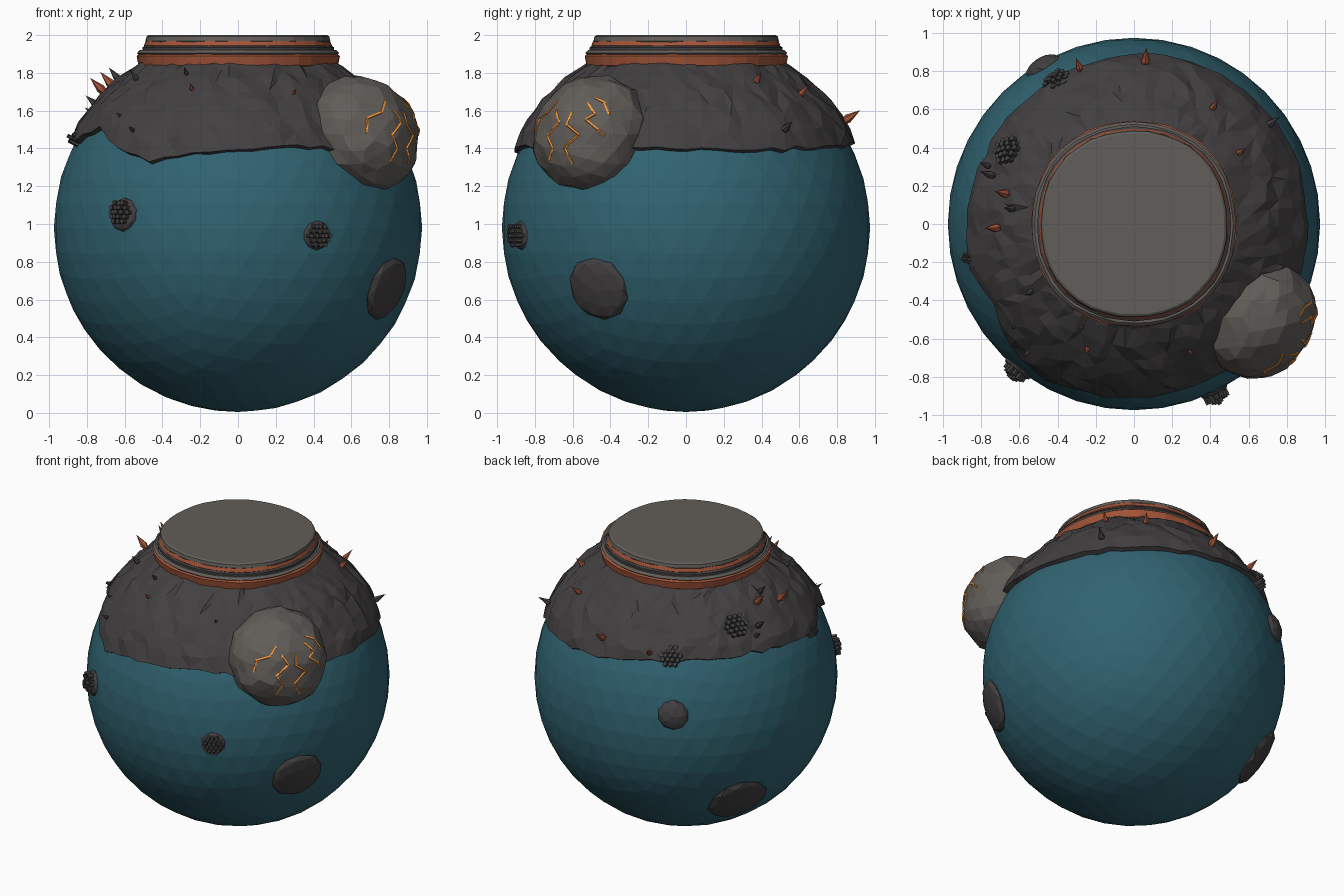
import bpy, bmesh, math, random
from mathutils import Vector, Matrix
from mathutils.bvhtree import BVHTree

if "Cube" in bpy.data.objects:
    bpy.data.objects.remove(bpy.data.objects["Cube"])

random.seed(4)
C = Vector((0, 0, 0.98))          # centre of the globe


def mat(name, r, g, b):
    m = bpy.data.materials.new(name)
    m.diffuse_color = (r, g, b, 1)
    m.use_nodes = True
    m.node_tree.nodes["Principled BSDF"].inputs["Base Color"].default_value = m.diffuse_color
    return m


TEAL = mat("teal", 0.03, 0.125, 0.165)
DARK = mat("dark_rock", 0.055, 0.05, 0.052)
STONE = mat("stone", 0.12, 0.11, 0.10)
RUST = mat("rust", 0.36, 0.09, 0.04)
EMBER = mat("ember", 0.55, 0.11, 0.02)
LAVA = mat("lava", 1.0, 0.33, 0.04)


def finish(bm, name, material):
    bmesh.ops.recalc_face_normals(bm, faces=bm.faces)
    me = bpy.data.meshes.new(name)
    bm.to_mesh(me)
    bm.free()
    ob = bpy.data.objects.new(name, me)
    bpy.context.collection.objects.link(ob)
    me.materials.append(material)
    return ob


def frame(pos, normal):
    """Matrix at pos: local z = normal, local x sideways, local y uphill."""
    n = Vector(normal).normalized()
    u = Vector((0, 0, 1)).cross(n).normalized()
    m = Matrix((u, n.cross(u), n)).transposed().to_4x4()
    m.translation = pos
    return m


def on_globe(d, r):
    d = Vector(d).normalized()
    return frame(C + d * r, d)


def add_cone(bm, m, sides, r1, r2, depth):
    """Cone or cylinder standing on the local origin."""
    bmesh.ops.create_cone(bm, cap_ends=True, segments=sides, radius1=r1, radius2=r2,
                          depth=depth, matrix=m @ Matrix.Translation((0, 0, depth / 2)))


def rock(bm, m, r, h, sub, jitter):
    g = bmesh.ops.create_icosphere(bm, subdivisions=sub, radius=1)
    for v in g["verts"]:
        k = 1 + random.uniform(-jitter, jitter)
        v.co = m @ Vector((v.co.x * r * k, v.co.y * r * k, v.co.z * h * k))


# globe
bm = bmesh.new()
bmesh.ops.create_icosphere(bm, subdivisions=4, radius=0.975, matrix=Matrix.Translation(C))
finish(bm, "globe", TEAL)

# crust over the shoulder; lower edge height every 15 degrees from +x
EDGE = [1.40, 1.39, 1.39, 1.41, 1.41, 1.42, 1.44, 1.46, 1.48, 1.49, 1.49, 1.48,
        1.45, 1.44, 1.52, 1.40, 1.33, 1.38, 1.40, 1.41, 1.41, 1.35, 1.38, 1.41]
SEG, ROWS = 72, 7
bm = bmesh.new()
grid = []
for i in range(SEG):
    a = i * 24 / SEG
    k, f = int(a), a - int(a)
    z = EDGE[k] * (1 - f) + EDGE[(k + 1) % 24] * f + random.uniform(-0.012, 0.012)
    low, high = math.acos((z - C.z) / 1.0), math.asin(0.47)
    col = []
    for j in range(ROWS + 2):
        t = high + (low - high) * min(j / ROWS, 1)
        az = math.tau * i / SEG
        r = 1.015 + random.uniform(-0.012, 0.012)
        if 0 < j < ROWS:
            t += random.uniform(-0.025, 0.025)
            az += random.uniform(-0.025, 0.025)
        if j == ROWS:
            r = 1.0 + random.uniform(-0.005, 0.008)
        if j > ROWS:
            r = 0.95
        col.append(bm.verts.new(C + r * Vector((math.sin(t) * math.cos(az),
                                                math.sin(t) * math.sin(az), math.cos(t)))))
    grid.append(col)
for i in range(SEG):
    p, q = grid[i], grid[(i + 1) % SEG]
    for j in range(ROWS + 1):
        bm.faces.new((p[j], p[j + 1], q[j + 1], q[j]))
bmesh.ops.triangulate(bm, faces=bm.faces)
finish(bm, "shoulder_crust", DARK)


# neck rings, slightly squarish lathed bands
def lathe(name, profile, material, seg=40):
    bm = bmesh.new()
    wob = [1 - 0.012 * math.cos(4 * math.tau * i / seg) + random.uniform(-0.006, 0.006)
           for i in range(seg)]
    rings = [[bm.verts.new((r * wob[i] * math.cos(math.tau * i / seg),
                            r * wob[i] * math.sin(math.tau * i / seg), z))
              for i in range(seg)] for r, z in profile]
    for a, b in zip(rings, rings[1:]):
        for i in range(seg):
            n = (i + 1) % seg
            bm.faces.new((a[i], a[n], b[n], b[i]))
    bm.faces.new(rings[0])
    bm.faces.new(rings[-1])
    finish(bm, name, material)


lathe("neck_lower_band", [(0.5, 1.82), (0.535, 1.84), (0.545, 1.89), (0.53, 1.90)], RUST)
lathe("neck_lower_lip", [(0.53, 1.895), (0.54, 1.905), (0.525, 1.92)], STONE)
lathe("neck_groove", [(0.505, 1.91), (0.515, 1.92), (0.515, 1.935), (0.50, 1.945)], DARK)
lathe("neck_upper_band", [(0.50, 1.935), (0.505, 1.945), (0.495, 1.97)], RUST)
lathe("neck_lid", [(0.49, 1.955), (0.497, 1.97), (0.492, 1.992), (0.48, 2.0)], STONE)

# volcanic boulder
BN = Vector((0.69, -0.53, 0.50))
B = frame(Vector((0.665, -0.505, 1.48)), BN)
bm = bmesh.new()
rock(bm, B, 0.32, 0.26, 3, 0.035)
bm.normal_update()
tree = BVHTree.FromBMesh(bm)
finish(bm, "boulder", STONE)

# lava mouth: ember collar with a glowing faceted centre
M = frame(Vector((0.755, -0.55, 1.60)), (0.66, -0.47, 0.62))
bm = bmesh.new()
add_cone(bm, M, 6, 0.14, 0.08, 0.07)
finish(bm, "lava_collar", EMBER)
bm = bmesh.new()
add_cone(bm, M @ Matrix.Translation((0, 0, 0.065)), 6, 0.08, 0, 0.022)
finish(bm, "lava_core", LAVA)

# glowing zigzag cracks, projected on to the boulder
CRACKS = [[(-.07, .05), (-.12, -.01), (-.20, -.02), (-.22, -.09)],
          [(-.05, -.01), (-.01, -.08), (-.09, -.14), (-.05, -.20), (-.09, -.25)],
          [(.05, -.02), (.04, -.09), (.11, -.13), (.03, -.20), (.07, -.26)],
          [(.12, .05), (.18, -.01), (.14, -.05), (.23, -.10)],
          [(.14, .09), (.20, .07), (.24, .01)]]
bm = bmesh.new()
for path in CRACKS:
    pts = []
    for a, b in zip(path, path[1:]):
        for s in range(4):
            u, v = (a[k] + (b[k] - a[k]) * s / 4 for k in (0, 1))
            pts.append((u, v))
    pts.append(path[-1])
    hits = [tree.ray_cast(B @ Vector((u, v, 1)), -BN.normalized())[0] for u, v in pts]
    for p, q in zip(hits, hits[1:]):
        if p and q:
            d = q - p
            m = d.to_track_quat('Z', 'Y').to_matrix().to_4x4()
            m.translation = p
            add_cone(bm, m, 4, 0.007, 0.007, d.length * 1.05)
finish(bm, "lava_cracks", LAVA)

# flat rock patches on the globe: direction, radius, height
for i, (d, r, h) in enumerate([((.78, -.46, -.32), .175, .045), ((-.69, .41, -.545), .20, .045),
                               ((-.48, .83, .16), .10, .05), ((-.61, -.76, .07), .09, .04),
                               ((.42, -.88, -.04), .08, .035)]):
    bm = bmesh.new()
    rock(bm, on_globe(d, 0.965), r, h, 2, 0.03)
    finish(bm, f"rock_patch_{i}", DARK)

# clusters of little hexagonal columns: direction, base radius, spacing, rings
for i, (d, base, step, n) in enumerate([((-.69, .40, .70), 1.0, .034, 2), ((-.42, .78, .55), .98, .032, 2),
                                        ((-.61, -.76, .08), .98, .028, 2), ((.42, -.88, -.04), .98, .028, 2),
                                        ((-.87, -.18, .47), .98, .022, 1)]):
    bm = bmesh.new()
    m = on_globe(d, base)
    for q in range(-n, n + 1):
        for r in range(-n, n + 1):
            if abs(q + r) <= n:
                x, y = step * (q + r / 2), step * r * 0.866
                far = math.hypot(x, y) / (step * n)
                add_cone(bm, m @ Matrix.Translation((x, y, -0.02)), 6, step * .48, step * .46,
                         0.085 - 0.025 * far + random.uniform(-.008, .008))
    finish(bm, f"column_cluster_{i}", DARK)


# spikes on the crust: plan position and size
def spikes(name, places, material):
    bm = bmesh.new()
    for x, y, s in places:
        d = Vector((x, y, math.sqrt(1.08 - x * x - y * y)))
        m = on_globe(d, 1.0)
        add_cone(bm, m, 6, 0.016 * s, 0.024 * s, 0.035 * s)
        add_cone(bm, m @ Matrix.Translation((0, 0, 0.035 * s)), 6, 0.024 * s, 0, 0.08 * s)
    finish(bm, name, material)


spikes("rust_spikes", [(.06, .86, 1), (.42, .62, .8), (.56, .38, .75), (-.68, .16, 1),
                       (-.73, -.02, 1), (-.29, .83, .8), (-.25, -.67, .5), (.3, -.68, .45)], RUST)
spikes("dark_spikes", [(.72, .53, .9), (-.76, .26, .9), (-.65, .08, .8), (-.55, -.36, .7),
                       (-.64, -.55, .4), (-.57, -.69, .5), (-.28, -.55, .5), (-.78, .31, .7)], DARK)
